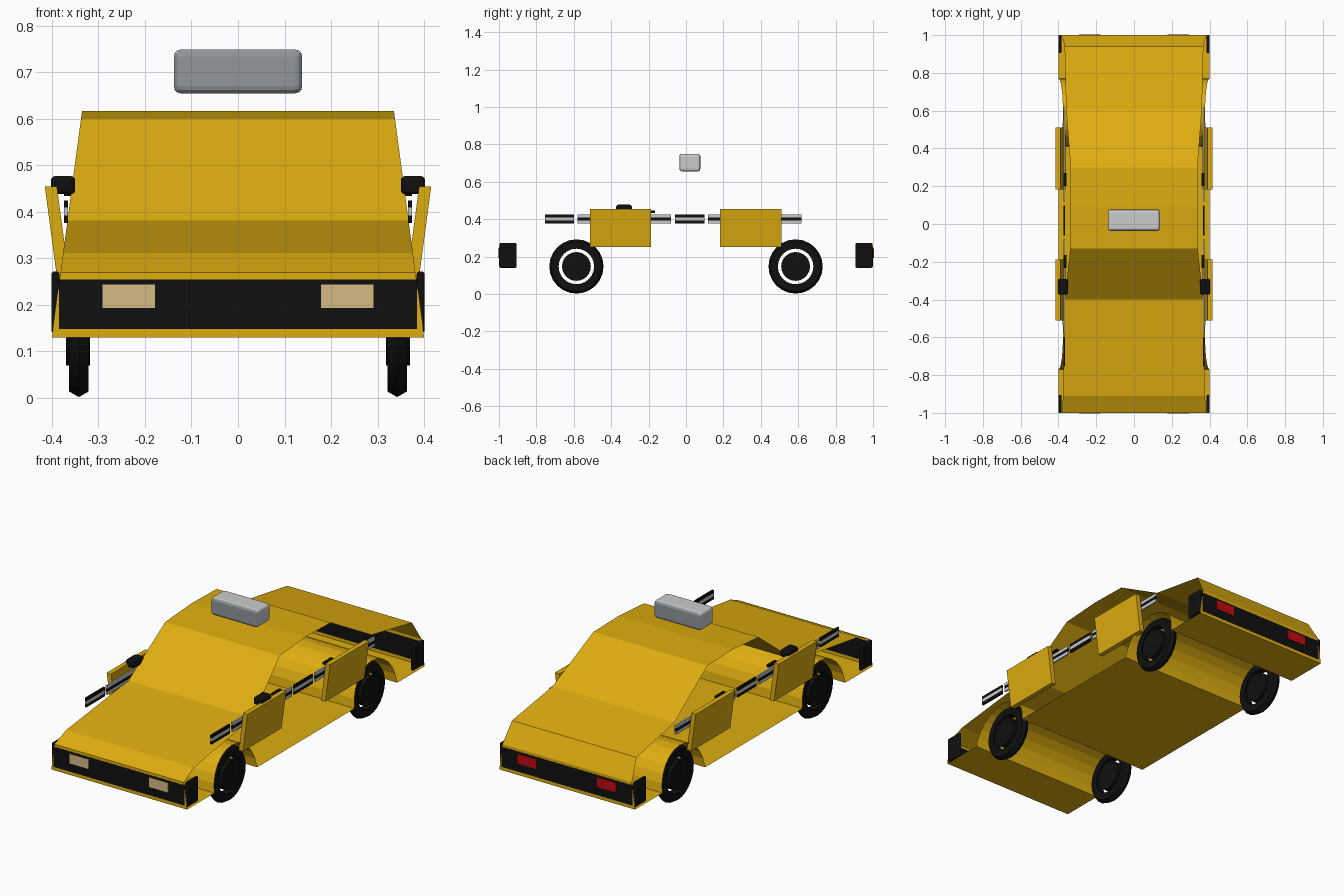
import bpy, bmesh, math
from mathutils import Vector

if "Cube" in bpy.data.objects:
    bpy.data.objects.remove(bpy.data.objects["Cube"])

def mat(name, c):
    m = bpy.data.materials.new(name)
    m.diffuse_color = (*c, 1)
    m.use_nodes = True
    m.node_tree.nodes["Principled BSDF"].inputs["Base Color"].default_value = m.diffuse_color
    return m

YELLOW = mat("taxi yellow", (0.73, 0.42, 0.005))
BLACK = mat("black", (0.005, 0.005, 0.005))
GREY = mat("light grey", (0.6, 0.6, 0.6))
PANEL = mat("sign grey", (0.28, 0.31, 0.33))
BEIGE = mat("headlight beige", (0.66, 0.5, 0.23))
RED = mat("tail light red", (0.55, 0.003, 0.005))

def finish(name, bm, *mats):
    me = bpy.data.meshes.new(name)
    bm.to_mesh(me)
    bm.free()
    for m in mats:
        me.materials.append(m)
    ob = bpy.data.objects.new(name, me)
    bpy.context.collection.objects.link(ob)
    return ob

def box(name, x, y, z, m, bevel=0, taper=False):
    """Box between ranges; taper leans it along the body side."""
    bm = bmesh.new()
    bmesh.ops.create_cube(bm, size=1)
    for v in bm.verts:
        v.co = Vector([r[0] + (c + .5) * (r[1] - r[0]) for c, r in zip(v.co, (x, y, z))])
        if taper:
            v.co.x += math.copysign(half_width(v.co.z) - half_width(z[0]), v.co.x)
    if bevel:
        bmesh.ops.bevel(bm, geom=bm.edges[:], offset=bevel, segments=3, profile=.5, affect='EDGES')
    bmesh.ops.recalc_face_normals(bm, faces=bm.faces[:])
    return finish(name, bm, m)

def span(s, a, b):
    return tuple(sorted((s * a, s * b)))

def half_width(z):
    return .4 - .133 * (z - .13)

# Body shell: side profile swept across the width, sides left open
def arch(cy):
    return [(cy - .18 * math.cos(t), .13 + .18 * math.sin(t))
            for t in [math.pi * i / 12 for i in range(13)]]

profile = [(-1, .13)] + arch(-.59) + arch(.59) + [
    (1, .13), (1, .27), (.94, .376), (.61, .435), (.3, .612), (.09, .617),
    (-.13, .60), (-.4, .382), (-.91, .312), (-1, .27)]
bm = bmesh.new()
rows = [[bm.verts.new((s * half_width(z), y, z)) for y, z in profile] for s in (-1, 1)]
n = len(profile)
for i in range(n):
    j = (i + 1) % n
    bm.faces.new((rows[0][i], rows[1][i], rows[1][j], rows[0][j]))
bmesh.ops.recalc_face_normals(bm, faces=bm.faces[:])
finish("body_shell", bm, YELLOW)

# Wheels: ring tyre with an open gap around a wider hub
def lathe(name, pts, x, y, z, m, seg=24):
    bm = bmesh.new()
    rings = [[bm.verts.new((x + px, y + r * math.cos(2 * math.pi * k / seg),
                            z + r * math.sin(2 * math.pi * k / seg))) for k in range(seg)]
             for px, r in pts]
    for a, b in zip(rings, rings[1:] + rings[:1]):
        for k in range(seg):
            l = (k + 1) % seg
            bm.faces.new((a[k], a[l], b[l], b[k]))
    bmesh.ops.recalc_face_normals(bm, faces=bm.faces[:])
    return finish(name, bm, m)

for s, side in ((-1, "left"), (1, "right")):
    for e, end in ((-1, "front"), (1, "rear")):
        tag = f"{side}_{end}"
        lathe(f"tyre_{tag}", [(-.021, .095), (-.021, .133), (0, .145), (.021, .133), (.021, .095)],
              s * .342, e * .586, .147, BLACK)
        bm = bmesh.new()
        bmesh.ops.create_cone(bm, cap_ends=True, segments=24, radius1=.077, radius2=.077, depth=.052)
        for v in bm.verts:
            v.co = Vector((v.co.z + s * .344, v.co.x + e * .586, v.co.y + .147))
        finish(f"hub_{tag}", bm, BLACK)

        # Bumper corners
        box(f"bumper_corner_{tag}", span(s, .384, .401), span(e, .905, .998), (.14, .272), BLACK, .006)
        # Lamps
        box(f"lamp_{tag}", span(s, .178, .291), span(e, .998, 1.004), (.193, .244),
            BEIGE if e < 0 else RED)

    # Doors with handles
    for end, y0, y1, h0, h1 in (("front", -.512, -.187, -.232, -.165), ("rear", .182, .51, .2, .27)):
        box(f"door_{side}_{end}", span(s, .362, .388), (y0, y1), (.25, .455), YELLOW, taper=True)
        box(f"handle_{side}_{end}", span(s, .358, .374), (h0, h1), (.434, .446), BLACK)

    # Striped side band: alternating pieces of three rows
    for i, (y0, y1, outer, inner) in enumerate((
            (-.755, -.6, BLACK, GREY), (-.58, -.08, GREY, BLACK),
            (-.06, .098, BLACK, GREY), (.118, .617, GREY, BLACK))):
        for r, (z0, z1, m) in enumerate(((.376, .392, outer), (.392, .409, inner), (.409, .425, outer))):
            box(f"side_band_{side}_{i}_{r}", span(s, .365, .374), (y0, y1), (z0, z1), m)

    # Mirrors
    box(f"mirror_{side}", span(s, .35, .402), (-.373, -.29), (.438, .477), BLACK, .009)

# Bumper plates
for e, end in ((-1, "front"), (1, "rear")):
    box(f"bumper_{end}", (-.385, .385), span(e, .997, 1.001), (.148, .255), BLACK)

# Roof sign: light shell with grey front and back panels
sign = box("roof_sign", (-.138, .138), (-.036, .077), (.655, .749), GREY, .015)
sign.data.materials.append(PANEL)
for p in sign.data.polygons:
    if abs(p.normal.y) > .6:
        p.material_index = 1
